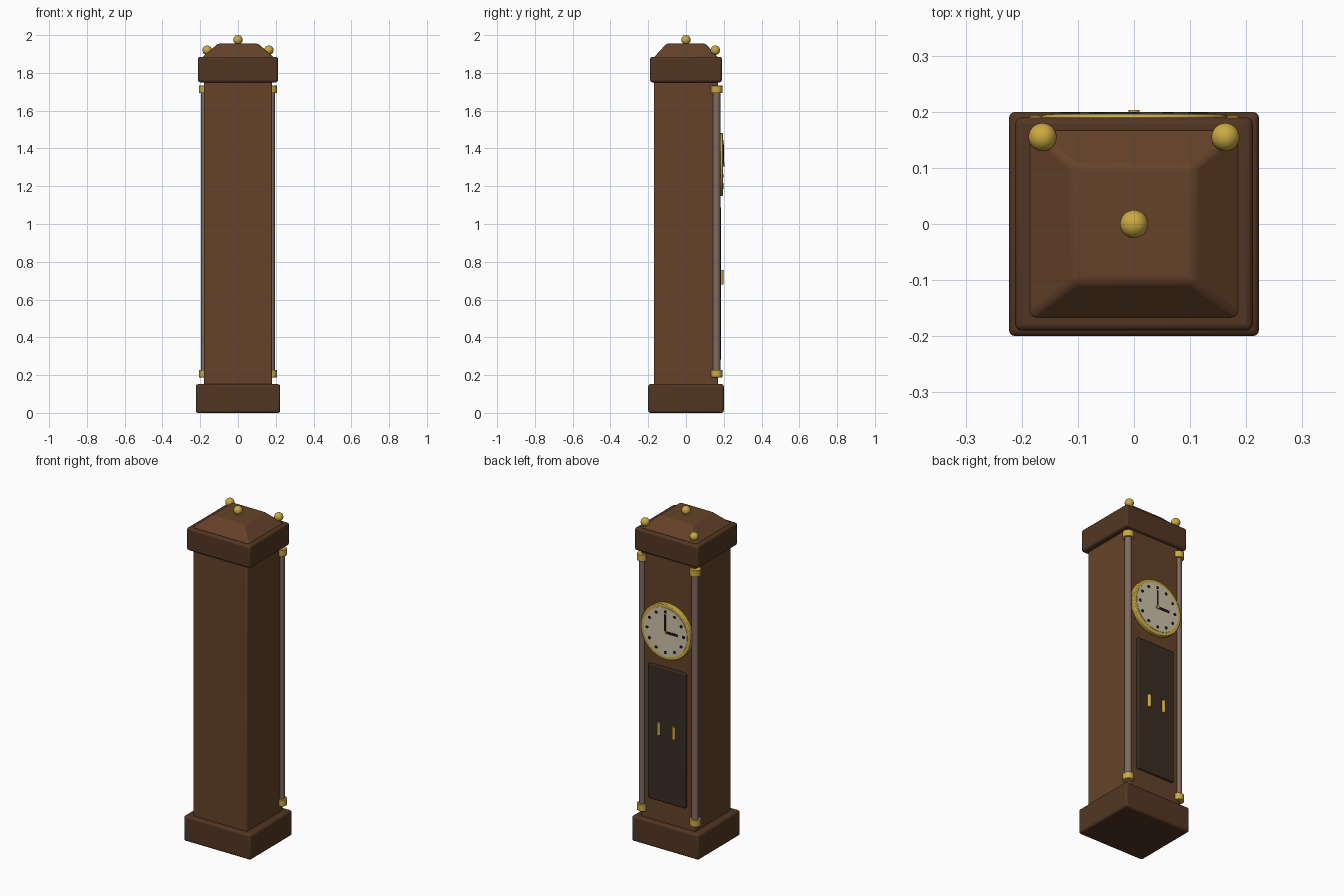
import bpy, bmesh, math

if "Cube" in bpy.data.objects:
    bpy.data.objects.remove(bpy.data.objects["Cube"])


def material(name, rgb):
    m = bpy.data.materials.new(name)
    m.diffuse_color = (*rgb, 1)
    m.use_nodes = True
    m.node_tree.nodes["Principled BSDF"].inputs["Base Color"].default_value = m.diffuse_color
    return m


WOOD = material("wood", (0.13, 0.055, 0.022))
DARK_WOOD = material("dark_wood", (0.085, 0.037, 0.016))
DOOR = material("door_wood", (0.04, 0.025, 0.016))
GOLD = material("brass", (0.60, 0.40, 0.055))
STONE = material("column_grey", (0.21, 0.15, 0.12))
IVORY = material("ivory", (0.62, 0.54, 0.40))
BLACK = material("black", (0.01, 0.01, 0.01))


def finish(name, mat, bevel=0):
    ob = bpy.context.object
    ob.name = name
    ob.data.materials.append(mat)
    if bevel:
        mod = ob.modifiers.new("bevel", "BEVEL")
        mod.width, mod.segments = bevel, 3
    bpy.ops.object.shade_smooth_by_angle(angle=math.radians(35))
    return ob


def box(name, mat, x, y, z, bevel=0):
    """Box from (min, max) ranges on each axis."""
    bpy.ops.mesh.primitive_cube_add(size=1, location=[(a + b) / 2 for a, b in (x, y, z)])
    ob = bpy.context.object
    ob.scale = [b - a for a, b in (x, y, z)]
    bpy.ops.object.transform_apply(location=False, rotation=False, scale=True)
    return finish(name, mat, bevel)


def post(name, mat, x, y, z0, z1, r, bevel=0):
    bpy.ops.mesh.primitive_cylinder_add(vertices=32, radius=r, depth=z1 - z0,
                                        location=(x, y, (z0 + z1) / 2))
    return finish(name, mat, bevel)


def disc(name, mat, x, z, y0, y1, r, bevel=0):
    bpy.ops.mesh.primitive_cylinder_add(vertices=64 if r > 0.05 else 16, radius=r, depth=y1 - y0,
                                        location=(x, (y0 + y1) / 2, z),
                                        rotation=(math.pi / 2, 0, 0))
    return finish(name, mat, bevel)


def ball(name, x, y, z, r=0.025):
    bpy.ops.mesh.primitive_uv_sphere_add(segments=32, ring_count=16, radius=r, location=(x, y, z))
    return finish(name, GOLD)


# case
box("base_plinth", DARK_WOOD, (-0.223, 0.223), (-0.2, 0.2), (0, 0.152), 0.012)
box("case_body", WOOD, (-0.18, 0.18), (-0.17, 0.17), (0.14, 1.76), 0.006)
box("crown_block", DARK_WOOD, (-0.212, 0.212), (-0.19, 0.19), (1.75, 1.885), 0.012)

# sloped roof
roof = box("roof", WOOD, (-0.192, 0.192), (-0.172, 0.172), (1.88, 1.955), 0.01)
for v in roof.data.vertices:
    if v.co.z > 0:
        v.co.x *= 0.106 / 0.192
        v.co.y *= 0.103 / 0.172

# finials
ball("centre_finial", 0, 0, 1.975)

# corner columns with brass collars
for s, side in ((-1, "left"), (1, "right")):
    ball(side + "_finial", s * 0.163, 0.155, 1.92)
    x, y = s * 0.176, 0.162
    post(side + "_column", STONE, x, y, 0.21, 1.71, 0.02)
    post(side + "_lower_collar", GOLD, x, y, 0.188, 0.228, 0.031, 0.003)
    post(side + "_upper_collar", GOLD, x, y, 1.693, 1.733, 0.031, 0.003)

# clock face
CZ = 1.315
disc("bezel", GOLD, 0, CZ, 0.16, 0.195, 0.166, 0.004)
disc("dial", IVORY, 0, CZ, 0.17, 0.197, 0.146)
for i in range(12):
    a = i * math.tau / 12
    disc("hour_mark", BLACK, 0.122 * math.sin(a), CZ + 0.122 * math.cos(a), 0.19, 0.199, 0.009)
box("minute_hand", BLACK, (-0.005, 0.005), (0.195, 0.2), (CZ, CZ + 0.105))
box("hour_hand", BLACK, (-0.08, 0), (0.195, 0.2), (CZ - 0.007, CZ + 0.007))
disc("hand_pin", GOLD, 0, CZ, 0.19, 0.203, 0.01)

# door panel and handles
box("door_panel", DOOR, (-0.125, 0.125), (0.16, 0.186), (0.28, 1.09), 0.006)
for s, side in ((-1, "left"), (1, "right")):
    post(side + "_door_handle", GOLD, s * 0.05, 0.187, 0.68, 0.756, 0.011)
